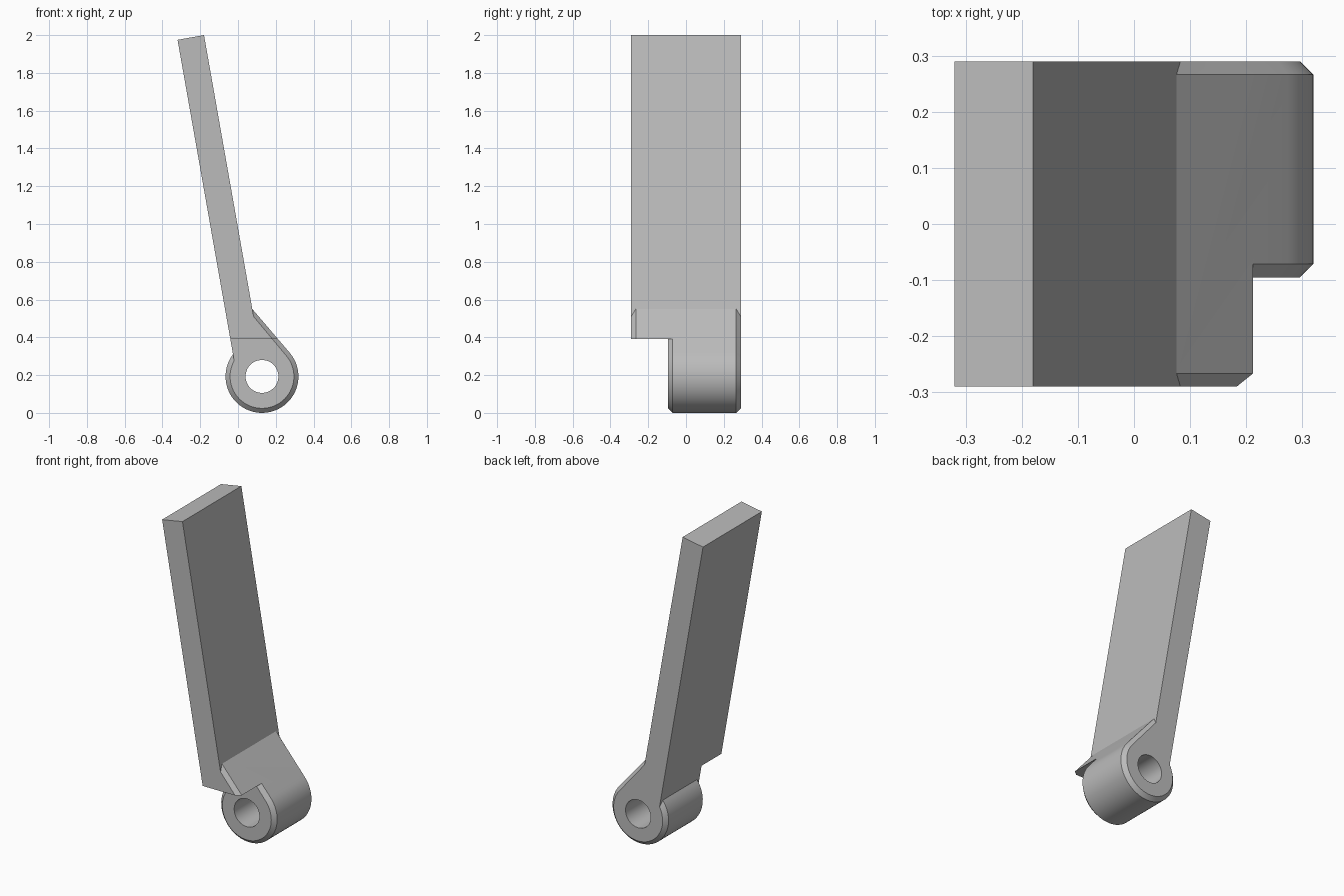
import bpy, bmesh
from math import sin, cos, acos, atan2, hypot, radians, tau

old = bpy.data.objects.get("Cube")
if old:
    bpy.data.objects.remove(old, do_unlink=True)

LEAN = radians(10)            # tilt of the arm
CX, CZ, R = 0.127, 0.193, 0.193   # pivot centre and outer radius
HOLE_R, CHAMFER = 0.087, 0.024
STEP_Z = 0.39                 # underside of the front overhang
BACK, LIP = 0.29, -0.095      # back face, front face of the pivot
ARC = 44
A, B = (-0.32, 1.975), (-0.18, 2.0)


def profile(r, corner_z):
    """Outline of arm, sloping web and pivot, with r as pivot radius."""
    corner = (B[0] + (B[1] - corner_z) * sin(LEAN) / cos(LEAN), corner_z)
    dx, dz = corner[0] - CX, corner[1] - CZ
    start = atan2(dz, dx) - acos(r / hypot(dx, dz))
    # The arc ends where it meets the arm's left plane
    d = -cos(LEAN) * (A[0] - CX) - sin(LEAN) * (A[1] - CZ)
    end = LEAN + tau / 2 - acos(d / r) - tau
    arc = []
    for i in range(ARC + 1):
        a = start + (end - start) * i / ARC
        arc.append((CX + r * cos(a), CZ + r * sin(a)))
    t = (corner[1] - STEP_Z) / (corner[1] - arc[0][1])
    web = (corner[0] + t * (arc[0][0] - corner[0]), STEP_Z)
    left = (A[0] + (A[1] - STEP_Z) * sin(LEAN) / cos(LEAN), STEP_Z)
    return [A, B, corner, web] + arc + [left]


outer = profile(R, 0.55)
inner = profile(R - CHAMFER, 0.51)
N = len(outer)
WEB, LEFT = 3, N - 1
everything = list(range(N))
upper = [LEFT, 0, 1, 2, WEB]
lower = list(range(WEB, N))

bm = bmesh.new()


def section(points, y):
    return [bm.verts.new((x, y, z)) for x, z in points]


def band(s1, s2, path):
    for i, j in zip(path, path[1:]):
        bm.faces.new((s1[i], s1[j], s2[j], s2[i]))


def cap(s, path):
    bm.faces.new([s[i] for i in path])


# Sections from front to back
front_cap = section(inner, -BACK)
front = section(outer, -BACK + CHAMFER)
lip_cap = section(inner, LIP)
lip = section(outer, LIP + CHAMFER)
back = section(outer, BACK - CHAMFER)
back_cap = section(inner, BACK)

# Main body with chamfered back
band(lip, back, everything + [0])
band(back, back_cap, everything + [0])
cap(back_cap, everything)
# Front overhang
band(front_cap, front, upper)
band(front, lip, upper)
cap(front_cap, upper)
# Chamfered front of the pivot
band(lip_cap, lip, lower)
cap(lip_cap, lower)
# Underside of the overhang
ring = [front_cap, front, lip, lip_cap]
bm.faces.new([s[LEFT] for s in ring] + [s[WEB] for s in reversed(ring)])

bmesh.ops.delete(bm, geom=[v for v in bm.verts if not v.link_faces], context='VERTS')
bmesh.ops.dissolve_limit(bm, angle_limit=radians(0.5), verts=bm.verts[:], edges=bm.edges[:])
bmesh.ops.recalc_face_normals(bm, faces=bm.faces[:])
mesh = bpy.data.meshes.new("lever_arm")
bm.to_mesh(mesh)
bm.free()
lever = bpy.data.objects.new("lever_arm", mesh)
bpy.context.collection.objects.link(lever)

# Plain grey
grey = bpy.data.materials.new("plain_grey")
grey.use_nodes = True
colour = (0.5, 0.5, 0.5, 1)
grey.diffuse_color = colour
grey.node_tree.nodes["Principled BSDF"].inputs["Base Color"].default_value = colour
mesh.materials.append(grey)

# Pivot hole
bpy.ops.mesh.primitive_cylinder_add(vertices=48, radius=HOLE_R, depth=2,
                                    location=(CX, 0, CZ), rotation=(tau / 4, 0, 0))
cutter = bpy.context.object
cutter.name = "pivot_hole_cutter"
cutter.hide_render = True
cutter.data.materials.append(grey)
cut = lever.modifiers.new("pivot_hole", 'BOOLEAN')
cut.operation = 'DIFFERENCE'
cut.solver = 'EXACT'
cut.object = cutter

bpy.ops.object.select_all(action='DESELECT')
lever.select_set(True)
bpy.context.view_layer.objects.active = lever
bpy.ops.object.modifier_apply(modifier=cut.name)
bpy.data.objects.remove(cutter, do_unlink=True)
bpy.ops.object.shade_smooth_by_angle(angle=radians(25))
